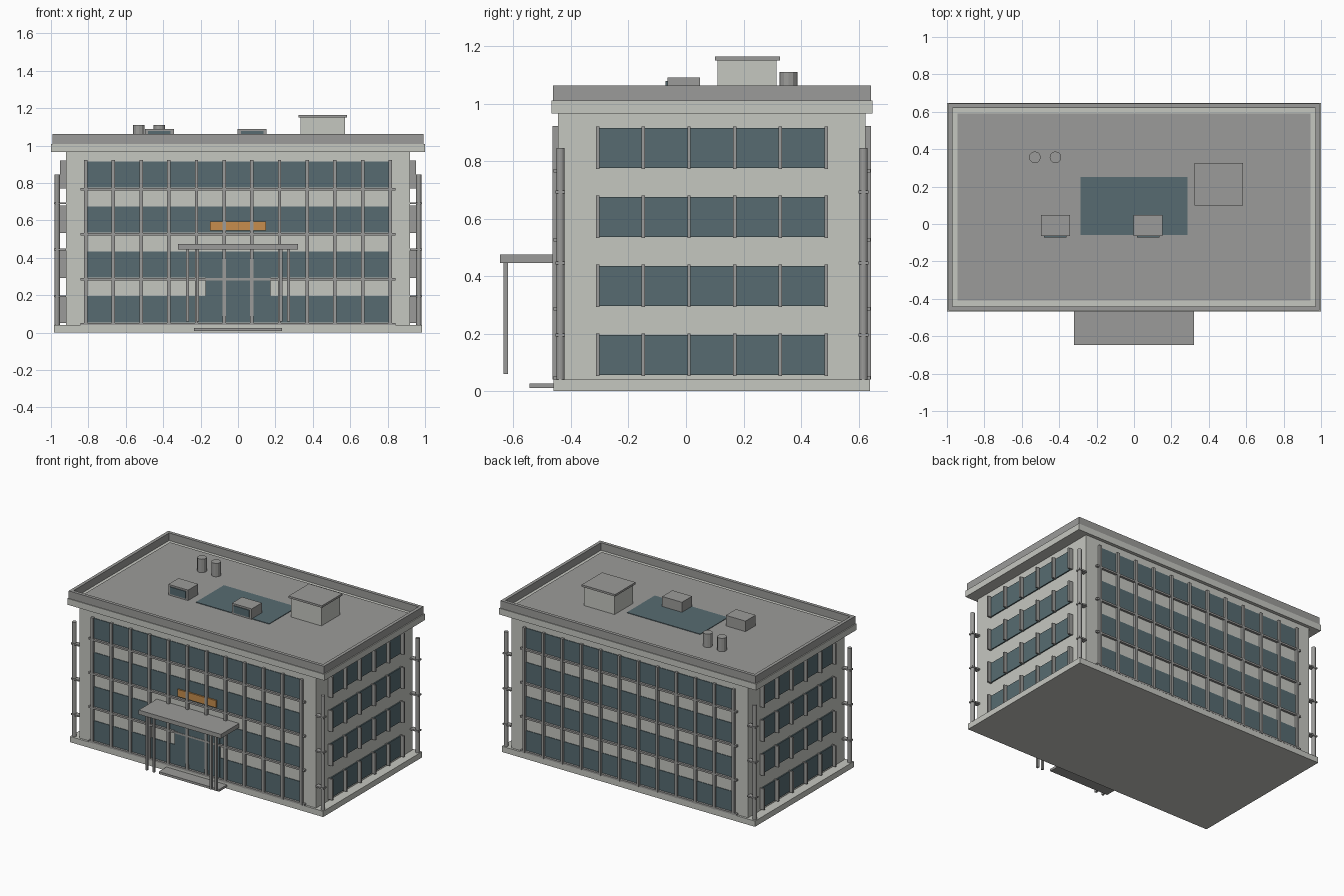
import bpy
import math
from mathutils import Vector

cube = bpy.data.objects.get("Cube")
if cube:
    bpy.data.objects.remove(cube, do_unlink=True)


def material(name, rgb):
    m = bpy.data.materials.new(name)
    m.use_nodes = True
    m.diffuse_color = (*rgb, 1)
    m.node_tree.nodes["Principled BSDF"].inputs["Base Color"].default_value = (*rgb, 1)
    return m


CREAM = material("pale_concrete", (0.56, 0.57, 0.53))
GREY = material("grey_trim", (0.33, 0.33, 0.32))
GLASS = material("blue_grey_glass", (0.095, 0.148, 0.166))
ORANGE = material("orange_sign", (0.57, 0.27, 0.075))


def box(name, x, y, z, mat):
    """Box from (low, high) ranges on each axis."""
    lo, hi = zip(x, y, z)
    verts = [(a, b, c) for a in (lo[0], hi[0]) for b in (lo[1], hi[1]) for c in (lo[2], hi[2])]
    faces = [(0, 1, 3, 2), (4, 6, 7, 5), (0, 4, 5, 1), (2, 3, 7, 6), (0, 2, 6, 4), (1, 5, 7, 3)]
    mesh = bpy.data.meshes.new(name)
    mesh.from_pydata(verts, [], faces)
    mesh.materials.append(mat)
    ob = bpy.data.objects.new(name, mesh)
    bpy.context.collection.objects.link(ob)
    return ob


def tube(name, x, y, z, r, mat, sides=12):
    bpy.ops.mesh.primitive_cylinder_add(vertices=sides, radius=r, depth=z[1] - z[0],
                                        location=(x, y, sum(z) / 2))
    ob = bpy.context.object
    ob.name = name
    ob.data.materials.append(mat)


def span(a, b):
    return (min(a, b), max(a, b))


def around(c, half):
    return (c - half, c + half)


MID = 0.09            # building centre in y
FLOORS = [0.055 + 0.24 * i for i in range(4)]
GLASS_H = 0.14

# Main volume
box("base_plinth", (-0.985, 0.985), around(MID, 0.55), (0, 0.04), CREAM)
box("main_walls", (-0.92, 0.92), around(MID, 0.535), (0.04, 0.966), CREAM)
box("cornice", (-1, 1), around(MID, 0.558), (0.966, 1.01), CREAM)
box("roof_deck", (-0.943, 0.943), around(MID, 0.5), (1.01, 1.016), GREY)

# Parapet ring
for s in (-1, 1):
    box("parapet_long", (-0.993, 0.993), span(MID + s * 0.553, MID + s * 0.53), (1.01, 1.063), GREY)
    box("parapet_short", span(s * 0.993, s * 0.97), around(MID, 0.53), (1.01, 1.063), GREY)

# Long facades: ribbon windows, sills and full-height fins
for s, side in ((-1, "front"), (1, "back")):
    wall = MID + s * 0.535
    for z in FLOORS:
        box(side + "_window", (-0.805, 0.805), span(wall, wall + s * 0.004), (z, z + GLASS_H), GLASS)
        box(side + "_sill", (-0.842, 0.842), span(wall, wall + s * 0.016), (z - 0.015, z - 0.002), GREY)
    for i in range(12):
        x = (i - 5.5) * 0.148
        box(side + "_fin", around(x, 0.009), span(wall, wall + s * 0.019), (0.04, 0.922), GREY)

# Short facades: ribbon windows with a mullion set per floor
for s, side in ((-1, "right"), (1, "left")):
    for z in FLOORS:
        box(side + "_window", span(s * 0.92, s * 0.928), around(MID, 0.4), (z, z + GLASS_H), GLASS)
        for i in range(6):
            y = MID + (i - 2.5) * 0.159
            box(side + "_mullion", span(s * 0.92, s * 0.953), around(y, 0.006),
                (z - 0.003, z + GLASS_H + 0.005), GREY)

# Corner drainpipes with brackets
for sx in (-1, 1):
    for sy in (-1, 1):
        px, py = sx * 0.967, MID + sy * 0.527
        tube("drainpipe", px, py, (0.04, 0.845), 0.014, GREY)
        for z in (0.195, 0.445, 0.692):
            box("pipe_bracket", span(sx * 0.983, sx * 0.92), around(py, 0.017), around(z, 0.005), GREY)

# Entrance: framed doors, step, canopy with posts, sign
wall = MID - 0.535
box("entrance_surround", (-0.175, 0.175), (wall - 0.009, wall), (0.06, 0.425), GLASS)
box("entrance_doors", (-0.145, 0.145), (wall - 0.014, wall), (0.09, 0.395), GLASS)
box("entrance_step", (-0.235, 0.235), (-0.545, -0.46), (0.01, 0.026), GREY)
box("canopy", (-0.32, 0.32), (-0.647, wall), (0.445, 0.475), GREY)
for x in (-0.27, -0.215, 0.23, 0.27):
    box("canopy_post", around(x, 0.007), around(-0.627, 0.008), (0.06, 0.445), GREY)
box("sign_panel", (-0.15, 0.15), (wall - 0.015, wall), (0.545, 0.595), ORANGE)

# Roof equipment
box("skylight", (-0.285, 0.285), (-0.06, 0.25), (1.016, 1.02), GLASS)
box("stair_house", (0.335, 0.572), (0.11, 0.315), (1.016, 1.15), CREAM)
box("stair_house_cap", (0.323, 0.583), (0.1, 0.327), (1.15, 1.164), GREY)
for x in (-0.42, 0.075):
    box("roof_unit", around(x, 0.077), (-0.065, 0.048), (1.016, 1.09), GREY)
    box("roof_unit_grille", around(x, 0.06), (-0.071, -0.065), (1.028, 1.078), GLASS)
for x in (-0.53, -0.42):
    tube("roof_vent", x, 0.357, (1.016, 1.11), 0.031, GREY)
